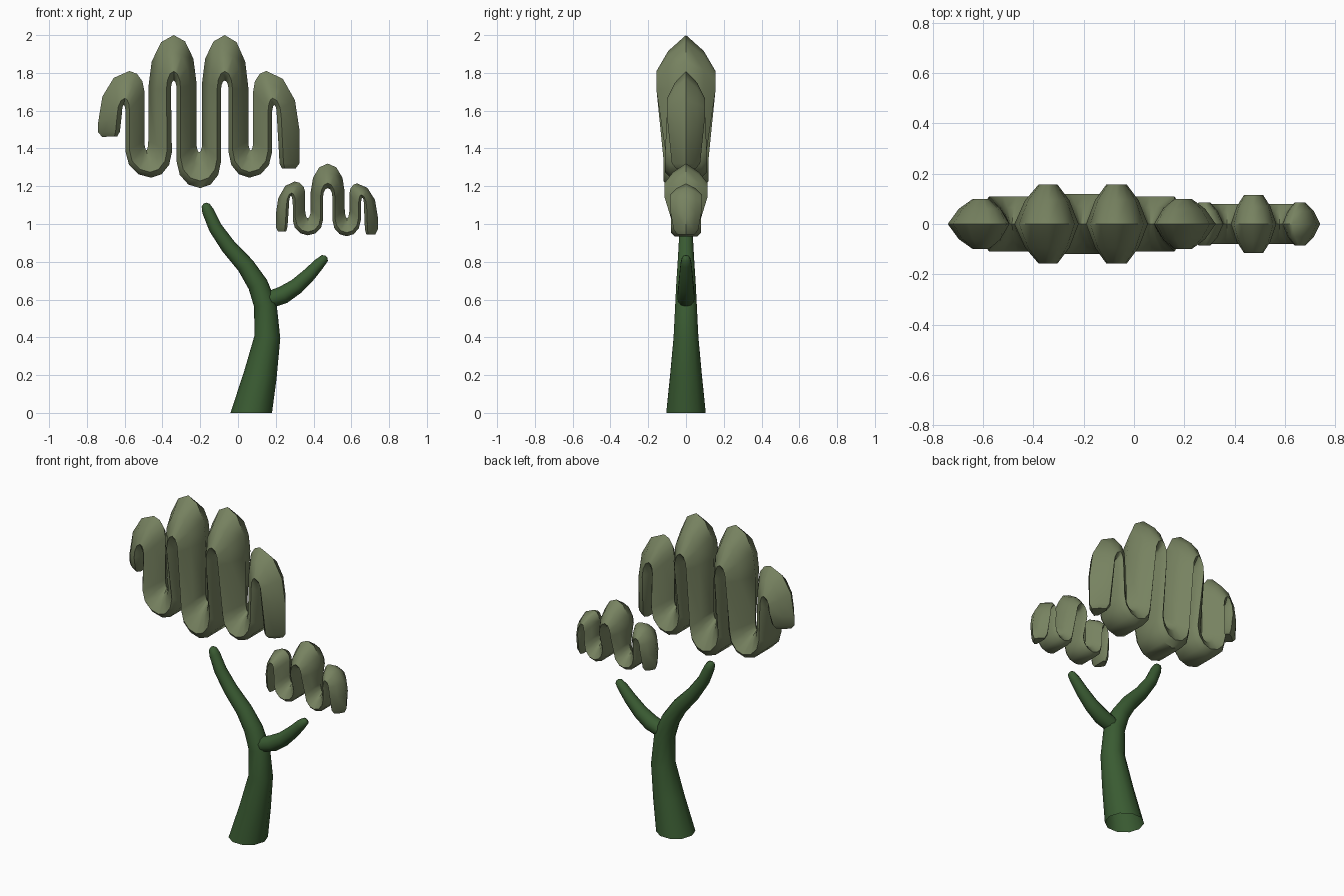
import bpy, bmesh, math
from mathutils import Vector

if "Cube" in bpy.data.objects:
    bpy.data.objects.remove(bpy.data.objects["Cube"])


def material(name, rgb):
    m = bpy.data.materials.new(name)
    m.diffuse_color = (*rgb, 1)
    m.use_nodes = True
    m.node_tree.nodes["Principled BSDF"].inputs["Base Color"].default_value = m.diffuse_color
    return m


BARK = material("dark green bark", (0.042, 0.105, 0.032))
LEAF = material("sage green leaves", (0.185, 0.225, 0.118))


def loft(name, rings, mat, cap_start, cap_end, angle):
    bm = bmesh.new()
    vs = [[bm.verts.new(p) for p in r] for r in rings]
    n = len(vs[0])
    for a, b in zip(vs, vs[1:]):
        for i in range(n):
            bm.faces.new((a[i], a[(i + 1) % n], b[(i + 1) % n], b[i]))
    if cap_start:
        bm.faces.new(vs[0][::-1])
    if cap_end:
        bm.faces.new(vs[-1])
    bmesh.ops.recalc_face_normals(bm, faces=bm.faces)
    me = bpy.data.meshes.new(name)
    bm.to_mesh(me)
    bm.free()
    me.materials.append(mat)
    ob = bpy.data.objects.new(name, me)
    bpy.context.collection.objects.link(ob)
    bpy.ops.object.select_all(action='DESELECT')
    ob.select_set(True)
    bpy.context.view_layer.objects.active = ob
    bpy.ops.object.shade_smooth_by_angle(angle=math.radians(angle))
    return ob


# Round limb along a path of (x, z, radius)
def limb(name, path, cap_start, flat_base, sides=10):
    rings = []
    for i, (x, z, r) in enumerate(path):
        a, b = path[max(i - 1, 0)], path[min(i + 1, len(path) - 1)]
        t = Vector((b[0] - a[0], 0, b[1] - a[1])).normalized()
        if i == 0 and flat_base:
            t = Vector((0, 0, 1))
        side = Vector((t.z, 0, -t.x))
        rings.append([Vector((x, 0, z)) + side * r * math.cos(k * math.tau / sides)
                      + Vector((0, r * math.sin(k * math.tau / sides), 0))
                      for k in range(sides)])
    return loft(name, rings, BARK, cap_start, True, 50)


# Wavy crown: a ribbon whose upper side is ridged and lower side is flat
SECTION = [(1, 0), (.65, .6), (.2, 1), (0, .75), (0, -.75), (.2, -1), (.65, -.6)]


def ring(u, l, w):
    return [Vector((l[0] + (u[0] - l[0]) * s, w * v, l[1] + (u[1] - l[1]) * s))
            for s, v in SECTION]


def shrink(r, dz):
    c = sum(r, Vector()) / len(r)
    return [c + (p - c) * 0.7 + Vector((0, 0, dz)) for p in r]


# turn: outer x0, apex x, outer x1, spring z0, apex z, spring z1, gap x0, gap x1, gap apex z, half depth
def crown(name, turns, start, end, end_w, steps=6):
    rings = [ring(*start, end_w)]
    for i, (x0, xa, x1, z0, za, z1, g0, g1, gz, w) in enumerate(turns):
        up = 1 if i % 2 == 0 else -1
        for k in range(steps + 1):
            a = math.pi * (1 - k / steps)
            c, s = math.cos(a), math.sin(a)
            ox = xa + c * ((xa - x0) if c < 0 else (x1 - xa))
            zs = z0 if c < 0 else z1
            outer = (ox, zs + (za - zs) * s)
            inner = ((g0 + g1) / 2 + c * (g1 - g0) / 2, gz - up * 0.05 * (1 - s))
            rings.append(ring(outer, inner, w) if up > 0 else ring(inner, outer, w))
    rings.append(ring(*end, end_w))
    rings.insert(0, shrink(rings[0], -0.025))
    rings.append(shrink(rings[-1], -0.025))
    return loft(name, rings, LEAF, True, True, 48)


# Trunk and side branch
limb("trunk", [(.07, 0, .11), (.118, .2, .088), (.155, .4, .069), (.145, .57, .06),
               (.105, .68, .054), (.04, .78, .047), (-.05, .88, .041), (-.12, .98, .036),
               (-.16, 1.07, .031), (-.172, 1.1, .022), (-.176, 1.11, .008)], False, True)
limb("branch", [(.17, .60, .045), (.24, .625, .047), (.31, .67, .042), (.38, .735, .036),
                (.43, .79, .030), (.46, .82, .022), (.467, .828, .008)], True, False)

# Large crown over the trunk
crown("large_crown", [
    (-.74, -.575, -.495, 1.54, 1.81, 1.70, -.615, -.595, 1.63, .10),
    (-.595, -.46, -.35, 1.38, 1.245, 1.38, -.495, -.475, 1.39, .11),
    (-.475, -.34, -.22, 1.72, 2.0, 1.75, -.355, -.325, 1.76, .157),
    (-.325, -.20, -.09, 1.33, 1.19, 1.33, -.22, -.19, 1.38, .12),
    (-.19, -.07, .055, 1.75, 2.0, 1.72, -.09, -.05, 1.76, .157),
    (-.05, .06, .18, 1.38, 1.245, 1.38, .055, .08, 1.39, .11),
    (.08, .15, .325, 1.70, 1.81, 1.50, .18, .205, 1.63, .10)],
    ((-.74, 1.485), (-.625, 1.49)), ((.325, 1.32), (.22, 1.32)), .075)

# Small crown over the branch
crown("small_crown", [
    (.20, .30, .355, 1.05, 1.225, 1.17, .27, .29, 1.15, .085),
    (.29, .37, .45, 1.02, .94, 1.02, .355, .385, 1.03, .08),
    (.385, .475, .565, 1.17, 1.32, 1.17, .45, .50, 1.19, .115),
    (.50, .575, .65, 1.02, .935, 1.02, .565, .59, 1.03, .08),
    (.59, .63, .74, 1.16, 1.215, 1.04, .65, .667, 1.14, .085)],
    ((.20, .985), (.262, .985)), ((.74, .97), (.672, .97)), .065)
